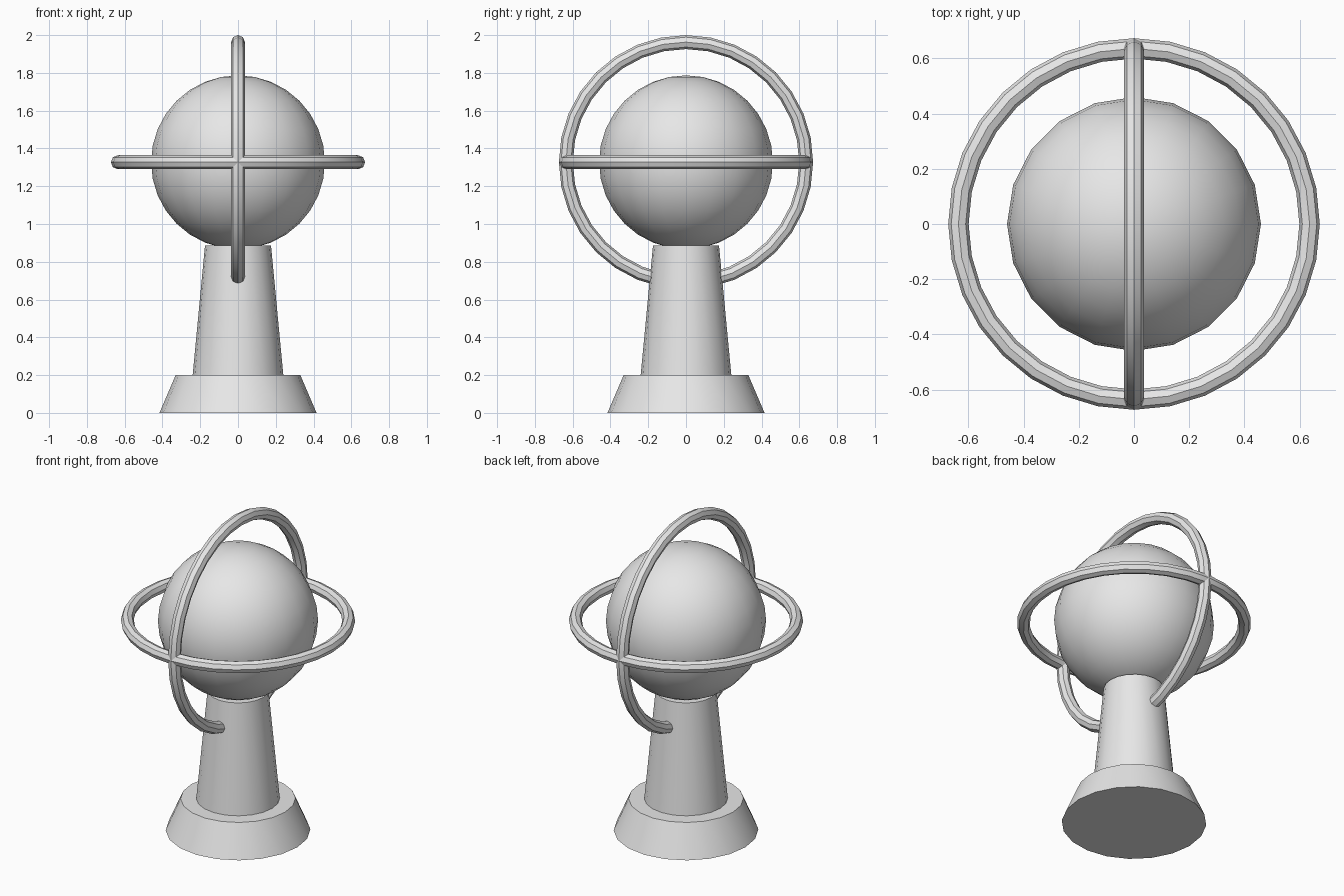
import bpy
import math

if "Cube" in bpy.data.objects:
    bpy.data.objects.remove(bpy.data.objects["Cube"])

SIDES = 20
CENTRE_Z = 1.327

grey = bpy.data.materials.new("light_grey")
grey.diffuse_color = (0.8, 0.8, 0.8, 1)
grey.use_nodes = True
grey.node_tree.nodes["Principled BSDF"].inputs["Base Color"].default_value = grey.diffuse_color


def finish(name):
    """Name the active object, colour it and smooth its soft edges."""
    ob = bpy.context.object
    ob.name = name
    ob.data.materials.append(grey)
    bpy.ops.object.shade_smooth_by_angle(angle=math.radians(40))


def tapered(name, r_bottom, r_top, z0, z1):
    bpy.ops.mesh.primitive_cone_add(vertices=SIDES, radius1=r_bottom, radius2=r_top,
                                    depth=z1 - z0, location=(0, 0, (z0 + z1) / 2))
    finish(name)


def ring(name, rotation):
    bpy.ops.mesh.primitive_torus_add(major_radius=0.636, minor_radius=0.037,
                                     major_segments=32, minor_segments=8,
                                     location=(0, 0, CENTRE_Z), rotation=rotation)
    finish(name)


# Stand
tapered("base", 0.416, 0.33, 0.0, 0.2)
tapered("column", 0.24, 0.175, 0.2, 0.885)

# Globe
bpy.ops.mesh.primitive_uv_sphere_add(segments=SIDES, ring_count=16, radius=0.46,
                                     location=(0, 0, CENTRE_Z))
finish("globe")

# Rings around the globe; the upright one runs into the column
ring("horizontal_ring", (0, 0, 0))
ring("upright_ring", (0, math.pi / 2, 0))
